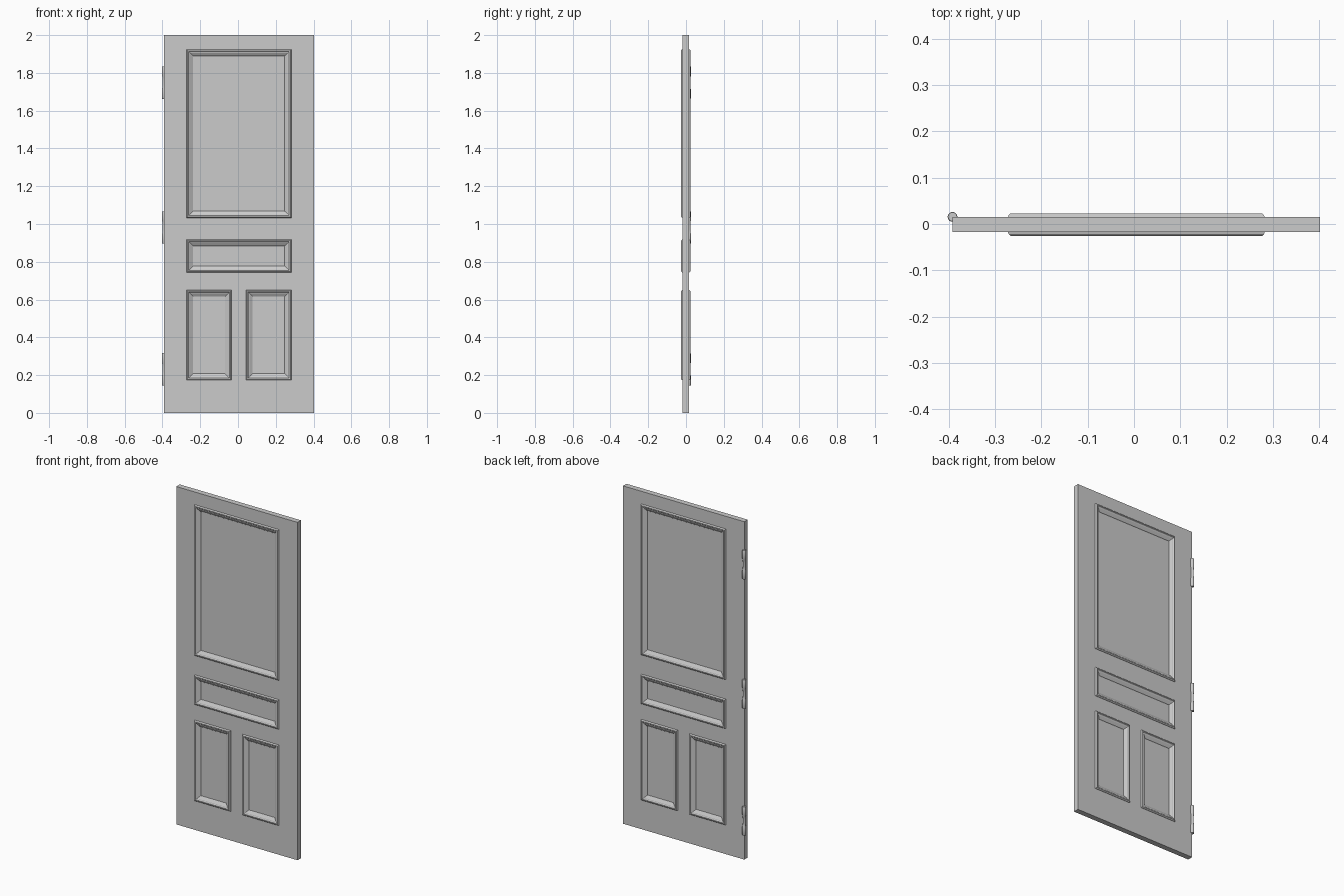
import bpy, bmesh, math

if "Cube" in bpy.data.objects:
    bpy.data.objects.remove(bpy.data.objects["Cube"])

CY = -0.0015          # middle plane of the door
HALF = 0.0162         # half thickness of the slab
XS = [-0.392, -0.272, -0.035, 0.043, 0.282, 0.402]
ZS = [0, 0.173, 0.65, 0.743, 0.918, 1.033, 1.925, 2.0]
# panels as (x0, x1, z0, z1)
PANELS = [(XS[1], XS[4], ZS[5], ZS[6]), (XS[1], XS[4], ZS[3], ZS[4]),
          (XS[1], XS[2], ZS[1], ZS[2]), (XS[3], XS[4], ZS[1], ZS[2])]
# moulding section: (distance inward, height above the door face)
MOULDING = [(0, 0), (0.001, 0.004), (0.005, 0.0078), (0.011, 0.0078),
            (0.015, 0.004), (0.019, 0.003), (0.033, -0.006), (0.035, -0.009)]


def finish(bm, name):
    bmesh.ops.remove_doubles(bm, verts=bm.verts, dist=1e-5)
    bmesh.ops.recalc_face_normals(bm, faces=bm.faces)
    me = bpy.data.meshes.new(name)
    bm.to_mesh(me)
    bm.free()
    ob = bpy.data.objects.new(name, me)
    bpy.context.collection.objects.link(ob)
    return ob


def quad(bm, pts):
    bm.faces.new([bm.verts.new(p) for p in pts])


def rect(x0, x1, z0, z1, y, d=0):
    return [(x0 + d, y, z0 + d), (x1 - d, y, z0 + d),
            (x1 - d, y, z1 - d), (x0 + d, y, z1 - d)]


def mirror_thickness(ob):
    ob.location.y = CY
    m = ob.modifiers.new("both_sides", 'MIRROR')
    m.use_axis = (False, True, False)
    m.merge_threshold = 1e-5


# stiles and rails: front half of the slab with panel openings
bm = bmesh.new()
for x0, x1 in zip(XS, XS[1:]):
    for z0, z1 in zip(ZS, ZS[1:]):
        cx, cz = (x0 + x1) / 2, (z0 + z1) / 2
        if not any(a < cx < b and c < cz < d for a, b, c, d in PANELS):
            quad(bm, rect(x0, x1, z0, z1, -HALF))
front = rect(XS[0], XS[-1], 0, 2, -HALF)
middle = rect(XS[0], XS[-1], 0, 2, 0)
for i in range(4):
    j = (i + 1) % 4
    quad(bm, [front[i], middle[i], middle[j], front[j]])
mirror_thickness(finish(bm, "door_frame"))

# moulded panels: mitred loops around a sunken field
for n, p in enumerate(PANELS):
    bm = bmesh.new()
    rings = [rect(*p, -HALF - h, d) for d, h in MOULDING]
    for a, b in zip(rings, rings[1:]):
        for i in range(4):
            j = (i + 1) % 4
            quad(bm, [a[i], a[j], b[j], b[i]])
    quad(bm, rings[-1])
    mirror_thickness(finish(bm, f"moulded_panel_{n + 1}"))

# hinge barrels: turned profile (radius, height), wide ends and slim waist
HINGE = [(0, -0.085), (0.0095, -0.085), (0.0105, -0.083), (0.0105, -0.036),
         (0.0085, -0.03), (0.0075, -0.012), (0.0075, 0.012), (0.0085, 0.03),
         (0.0105, 0.036), (0.0105, 0.083), (0.0095, 0.085), (0, 0.085)]
for n, z in enumerate((0.231, 0.982, 1.748)):
    bm = bmesh.new()
    vs = [bm.verts.new((r, 0, h)) for r, h in HINGE]
    es = [bm.edges.new(e) for e in zip(vs, vs[1:])]
    bmesh.ops.spin(bm, geom=vs + es, axis=(0, 0, 1), cent=(0, 0, 0),
                   angle=2 * math.pi, steps=20)
    ob = finish(bm, f"hinge_{n + 1}")
    ob.location = (XS[0], 0.0155, z)
    bpy.ops.object.select_all(action='DESELECT')
    ob.select_set(True)
    bpy.context.view_layer.objects.active = ob
    bpy.ops.object.shade_smooth_by_angle(angle=math.radians(35))
